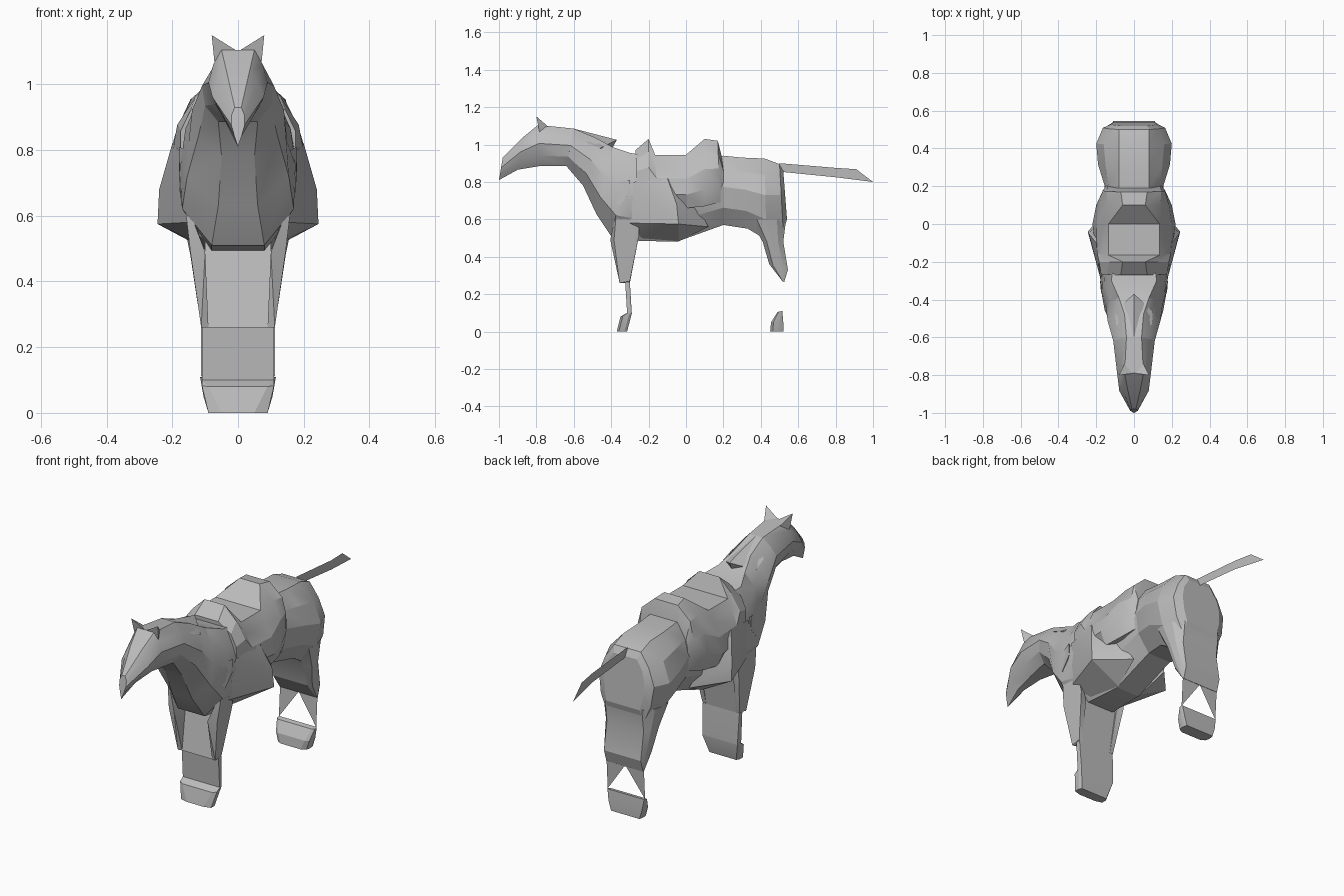
import bpy
import bmesh
import math

cube = bpy.data.objects.get("Cube")
if cube:
    bpy.data.objects.remove(cube, do_unlink=True)

GREY = (0.5, 0.5, 0.5, 1.0)
grey = bpy.data.materials.new("plain grey")
grey.use_nodes = True
grey.diffuse_color = GREY
for node in grey.node_tree.nodes:
    if node.type == 'BSDF_PRINCIPLED':
        node.inputs["Base Color"].default_value = GREY
        node.inputs["Roughness"].default_value = 0.8


def finish(name, bm):
    """Turn a bmesh into a smooth-shaded object that keeps its hard creases."""
    bmesh.ops.remove_doubles(bm, verts=bm.verts, dist=0.0005)
    bmesh.ops.recalc_face_normals(bm, faces=bm.faces)
    mesh = bpy.data.meshes.new(name)
    bm.to_mesh(mesh)
    bm.free()
    mesh.materials.append(grey)
    obj = bpy.data.objects.new(name, mesh)
    bpy.context.collection.objects.link(obj)
    bpy.ops.object.select_all(action='DESELECT')
    obj.select_set(True)
    bpy.context.view_layer.objects.active = obj
    bpy.ops.object.shade_smooth_by_angle(angle=math.radians(20))


def loft(name, rings):
    """Each ring: start (y, z), end (y, z) and five half widths between them."""
    steps = (0, 0.2, 0.45, 0.75, 1)
    bm = bmesh.new()
    loops = []
    for y0, z0, y1, z1, widths in rings:
        half = [(w, y0 + (y1 - y0) * f, z0 + (z1 - z0) * f)
                for w, f in zip(widths, steps)]
        pts = half + [(-x, y, z) for x, y, z in reversed(half)]
        loops.append([bm.verts.new(p) for p in pts])
    for a, b in zip(loops, loops[1:]):
        for i in range(len(a)):
            j = (i + 1) % len(a)
            bm.faces.new((a[i], a[j], b[j], b[i]))
    bm.faces.new(loops[0])
    bm.faces.new(loops[-1])
    finish(name, bm)


def hull_pair(name, points):
    """A faceted solid on the left side and its mirror on the right."""
    for side, s in (("left", 1), ("right", -1)):
        bm = bmesh.new()
        verts = [bm.verts.new((s * x, y, z)) for x, y, z in points]
        bmesh.ops.convex_hull(bm, input=verts)
        finish(side + "_" + name, bm)


def sheet(name, polygons):
    bm = bmesh.new()
    for poly in polygons:
        bm.faces.new([bm.verts.new(p) for p in poly])
    finish(name, bm)


# Head, from muzzle to the back of the jaw
loft("head", [
    (-0.98, 0.93, -1.00, 0.81, (0.01, 0.02, 0.02, 0.01, 0)),
    (-0.87, 1.04, -0.90, 0.865, (0.035, 0.06, 0.078, 0.05, 0.015)),
    (-0.79, 1.105, -0.78, 0.885, (0.05, 0.075, 0.09, 0.07, 0.03)),
    (-0.60, 1.085, -0.64, 0.885, (0.04, 0.08, 0.11, 0.10, 0.06)),
])

# Neck, chest, belly and rump
loft("body", [
    (-0.60, 1.085, -0.64, 0.885, (0.04, 0.08, 0.11, 0.10, 0.06)),
    (-0.48, 1.035, -0.55, 0.78, (0.05, 0.105, 0.14, 0.12, 0.05)),
    (-0.39, 0.985, -0.48, 0.63, (0.08, 0.125, 0.15, 0.155, 0.06)),
    (-0.30, 0.955, -0.40, 0.51, (0.12, 0.16, 0.175, 0.17, 0.08)),
    (-0.15, 0.93, -0.25, 0.485, (0.10, 0.15, 0.185, 0.155, 0.08)),
    (0.00, 0.93, -0.05, 0.48, (0.10, 0.15, 0.18, 0.14, 0.07)),
    (0.20, 0.94, 0.20, 0.57, (0.08, 0.135, 0.155, 0.14, 0.07)),
    (0.30, 0.93, 0.33, 0.55, (0.08, 0.15, 0.19, 0.17, 0.10)),
    (0.42, 0.925, 0.43, 0.49, (0.08, 0.16, 0.20, 0.17, 0.11)),
    (0.50, 0.895, 0.52, 0.53, (0.08, 0.13, 0.165, 0.15, 0.11)),
    (0.52, 0.86, 0.54, 0.60, (0.07, 0.105, 0.12, 0.115, 0.10)),
])

# Ears
hull_pair("ear", [(0.08, -0.80, 1.15), (0, -0.79, 1.10),
                  (0.07, -0.78, 1.05), (0.045, -0.73, 1.09)])

# Mane coming to a point over the withers
hull_pair("mane", [(0, -0.60, 1.085), (0, -0.37, 1.025), (0, -0.40, 0.97),
                   (0.095, -0.53, 1.01), (0.10, -0.46, 0.98)])

# Saddle with raised pommel and cantle
loft("saddle", [
    (-0.27, 0.97, -0.26, 0.72, (0.07, 0.145, 0.175, 0.175, 0.14)),
    (-0.20, 1.03, -0.20, 0.69, (0.06, 0.13, 0.185, 0.19, 0.15)),
    (-0.165, 0.945, -0.15, 0.67, (0.135, 0.16, 0.195, 0.20, 0.15)),
    (0.00, 0.945, 0.00, 0.66, (0.135, 0.16, 0.20, 0.22, 0.19)),
    (0.10, 1.03, 0.10, 0.67, (0.06, 0.14, 0.185, 0.20, 0.175)),
    (0.17, 1.02, 0.18, 0.69, (0.07, 0.145, 0.165, 0.165, 0.15)),
    (0.20, 0.90, 0.20, 0.71, (0.08, 0.14, 0.15, 0.15, 0.13)),
])

# Stirrup flaps running down into the belly, and breast straps
hull_pair("stirrup_flap", [
    (0.18, -0.28, 0.80), (0.20, -0.10, 0.82), (0.24, -0.05, 0.68),
    (0.245, -0.04, 0.575), (0.155, -0.30, 0.58), (0.07, -0.26, 0.49),
    (0.07, -0.04, 0.482), (0.14, 0.06, 0.67), (0.10, 0.12, 0.56)])
hull_pair("breast_strap", [
    (0.14, -0.44, 0.79), (0.18, -0.30, 0.81), (0.175, -0.36, 0.67),
    (0.18, -0.30, 0.74), (0.10, -0.34, 0.75)])

# Front shoulders and upper legs, with a web set back between them
hull_pair("front_upper_leg", [
    (0.112, -0.355, 0.26), (0.112, -0.30, 0.27), (0.09, -0.35, 0.26),
    (0.09, -0.30, 0.26), (0.10, -0.405, 0.49), (0.145, -0.385, 0.49),
    (0.165, -0.37, 0.66), (0.165, -0.26, 0.68), (0.14, -0.25, 0.52),
    (0.10, -0.26, 0.49)])
loft("front_leg_web", [
    (-0.30, 0.52, -0.265, 0.52, (0.10,) * 5),
    (-0.35, 0.26, -0.30, 0.265, (0.10,) * 5),
])

# Joined front shins ending in one broad hoof
loft("front_shins", [
    (-0.325, 0.265, -0.30, 0.265, (0.11,) * 5),
    (-0.315, 0.10, -0.29, 0.10, (0.11, 0.11, 0.11, 0.11, 0.105)),
    (-0.35, 0.08, -0.29, 0.095, (0.09, 0.11, 0.11, 0.11, 0.105)),
    (-0.37, 0, -0.315, 0, (0.05, 0.09, 0.09, 0.09, 0.08)),
])

# Joined hind legs down to the hock
loft("hind_legs", [
    (0.34, 0.60, 0.535, 0.60, (0.12, 0.16, 0.17, 0.155, 0.11)),
    (0.41, 0.48, 0.52, 0.48, (0.10, 0.14, 0.145, 0.135, 0.11)),
    (0.445, 0.36, 0.545, 0.33, (0.10, 0.12, 0.125, 0.12, 0.11)),
    (0.515, 0.27, 0.525, 0.265, (0.11, 0.112, 0.112, 0.112, 0.11)),
])

# Thin shanks tapering down to the hind hoof
for side, s in (("left", 1), ("right", -1)):
    sheet(side + "_hind_shank",
          [[(s * 0.112, 0.52, 0.27), (0, 0.52, 0.27), (s * 0.112, 0.51, 0.11)]])

# Hind hoof
loft("hind_hoof", [
    (0.49, 0.105, 0.515, 0.11, (0.10, 0.113, 0.115, 0.115, 0.11)),
    (0.455, 0.05, 0.52, 0.05, (0.08, 0.10, 0.105, 0.105, 0.10)),
    (0.45, 0, 0.52, 0, (0.06, 0.085, 0.09, 0.09, 0.085)),
])

# Flat tail held straight out
sheet("tail", [
    [(0, 0.50, 0.90), (0, 0.80, 0.875), (0, 0.80, 0.825), (0, 0.50, 0.855)],
    [(0, 0.80, 0.875), (-0.012, 0.91, 0.868), (-0.022, 1.00, 0.80), (0, 0.80, 0.825)],
])
